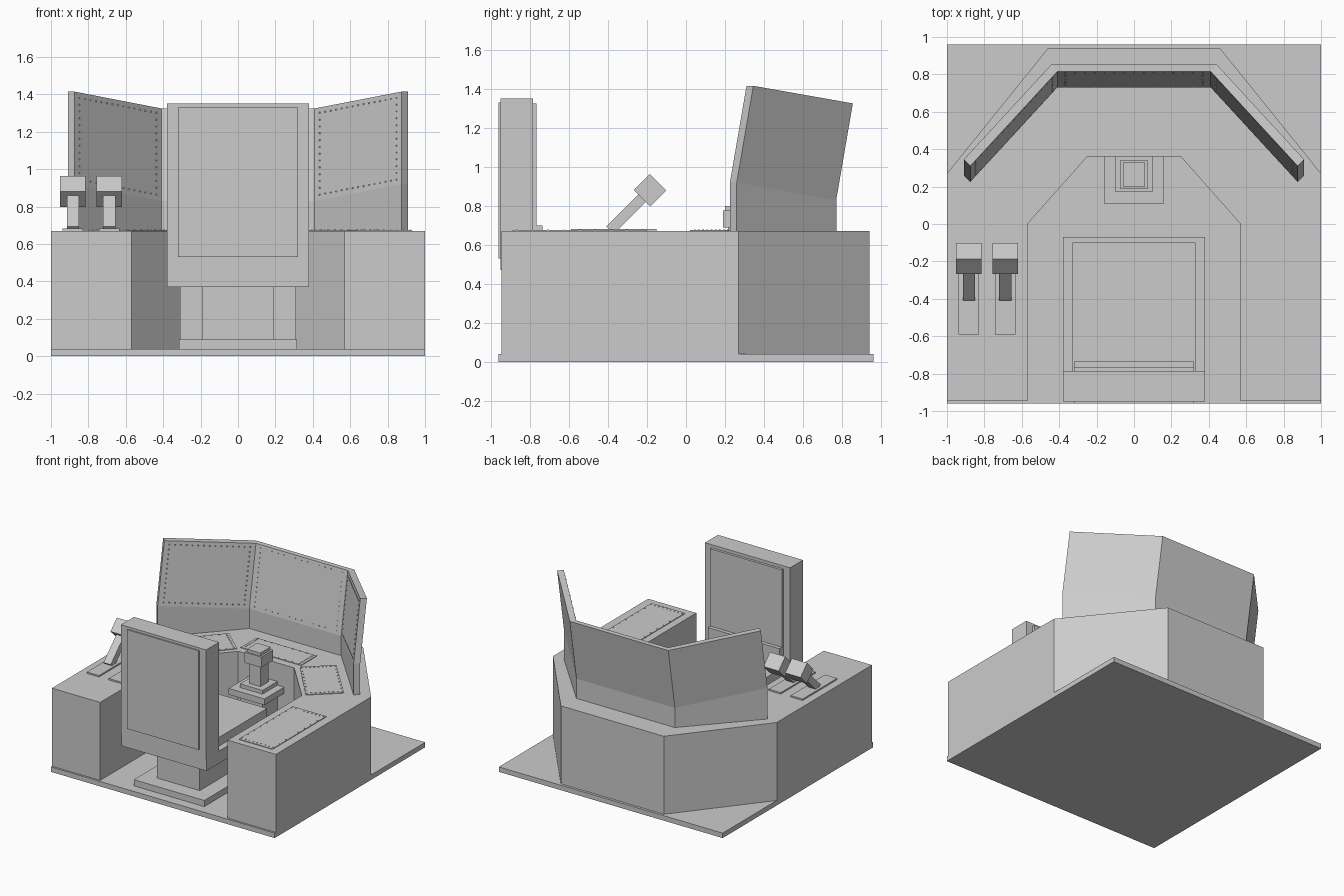
import bpy, bmesh
from math import radians
from mathutils import Vector, Matrix

if "Cube" in bpy.data.objects:
    bpy.data.objects.remove(bpy.data.objects["Cube"])


def make(name, bm):
    bmesh.ops.recalc_face_normals(bm, faces=bm.faces)
    me = bpy.data.meshes.new(name)
    bm.to_mesh(me)
    bm.free()
    ob = bpy.data.objects.new(name, me)
    bpy.context.collection.objects.link(ob)
    return ob


def add_box(bm, c, s, rot=0):
    m = Matrix.Translation(c) @ Matrix.Rotation(rot, 4, 'X') @ Matrix.Diagonal((*s, 1))
    bmesh.ops.create_cube(bm, size=1, matrix=m)


def box(name, x0, x1, y0, y1, z0, z1):
    bm = bmesh.new()
    add_box(bm, ((x0 + x1) / 2, (y0 + y1) / 2, (z0 + z1) / 2), (x1 - x0, y1 - y0, z1 - z0))
    return make(name, bm)


def prism(name, pts, z0, z1):
    bm = bmesh.new()
    f = bm.faces.new([bm.verts.new((x, y, z0)) for x, y in pts])
    r = bmesh.ops.extrude_face_region(bm, geom=[f])
    bmesh.ops.translate(bm, vec=(0, 0, z1 - z0),
                        verts=[v for v in r['geom'] if isinstance(v, bmesh.types.BMVert)])
    return make(name, bm)


def rivets(name, quad, n_u, n_v, inset=0.07):
    # Small studs around the inset border of a four-cornered panel
    a, b, c, d = [Vector(p) for p in quad]
    mid = (a + b + c + d) / 4
    corners = [p + (mid - p).normalized() * inset for p in (a, b, c, d)]
    bm = bmesh.new()
    for i, n in enumerate((n_u, n_v, n_u, n_v)):
        p, q = corners[i], corners[(i + 1) % 4]
        for k in range(n):
            add_box(bm, p.lerp(q, k / n), (0.007, 0.007, 0.007))
    return make(name, bm)


# Floor plate and U-shaped console
box("floor_plate", -1, 1, -0.96, 0.96, 0, 0.04)
half = [(0.25, 0.36), (0.57, 0), (0.57, -0.945), (1, -0.945), (1, 0.27), (0.46, 0.94)]
prism("console", half + [(-x, y) for x, y in reversed(half)], 0.04, 0.67)

# Thin control panels on the console top
T = 0.675
panels = {
    "centre_panel": [(-0.27, 0.42), (0.27, 0.42), (0.27, 0.62), (-0.27, 0.62)],
    "right_angled_panel": [(0.59, 0.02), (0.80, 0.21), (0.48, 0.57), (0.28, 0.39)],
    "left_angled_panel": [(-0.59, 0.02), (-0.80, 0.21), (-0.48, 0.57), (-0.28, 0.39)],
    "right_side_panel": [(0.63, -0.89), (0.93, -0.89), (0.93, -0.2), (0.63, -0.2)],
}
for name, pts in panels.items():
    prism(name, pts, 0.67, T)
    rivets(name + "_rivets", [(x, y, T) for x, y in pts], 8, 8, 0.025)

# Wraparound screen: the same six-point section at four stations
# station: inner x, inner y, outer x, outer y, height offset
stations = [(-0.875, 0.225, -0.91, 0.26, 0.09), (-0.41, 0.73, -0.44, 0.77, 0),
            (0.41, 0.73, 0.44, 0.77, 0), (0.875, 0.225, 0.91, 0.26, 0.09)]
LEAN = 0.085
sections = []
for xi, yi, xo, yo, h in stations:
    sections.append([(xi, yi, 0.67), (xi, yi, 0.83 + h), (xi, yi + LEAN, 1.325 + h),
                     (xo, yo + LEAN, 1.325 + h), (xo, yo, 0.83 + h), (xo, yo, 0.67)])
bm = bmesh.new()
rings = [[bm.verts.new(p) for p in s] for s in sections]
for r0, r1 in zip(rings, rings[1:]):
    for i in range(6):
        j = (i + 1) % 6
        bm.faces.new((r0[i], r0[j], r1[j], r1[i]))
for r in (rings[0], rings[-1]):
    bm.faces.new((r[0], r[1], r[4], r[5]))
    bm.faces.new((r[1], r[2], r[3], r[4]))
make("wraparound_screen", bm)
for i, name in enumerate(("left", "centre", "right")):
    s0, s1 = sections[i], sections[i + 1]
    rivets(name + "_screen_rivets", [s0[1], s1[1], s1[2], s0[2]], 14, 12, 0.05)

# Seat and pedestal
box("pedestal_foot", -0.315, 0.315, -0.88, -0.15, 0.04, 0.09)
box("pedestal_column", -0.19, 0.19, -0.76, -0.35, 0.09, 0.37)
box("under_seat_box", -0.31, 0.31, -0.35, -0.15, 0.09, 0.37)
box("seat_base", -0.38, 0.38, -0.945, -0.07, 0.37, 0.47)
box("seat_cushion", -0.33, 0.33, -0.79, -0.10, 0.47, 0.54)
box("backrest", -0.38, 0.38, -0.95, -0.785, 0.47, 1.35)
box("backrest_rear_panel", -0.32, 0.32, -0.96, -0.94, 0.53, 1.33)
box("backrest_pad", -0.32, 0.32, -0.80, -0.765, 0.53, 1.325)
box("lumbar_pad", -0.32, 0.32, -0.80, -0.735, 0.53, 0.70)

# Central control stick
box("stick_post", -0.10, 0.10, 0.17, 0.36, 0.04, 0.44)
box("stick_platform", -0.16, 0.16, 0.11, 0.36, 0.44, 0.49)
box("stick_base", -0.10, 0.10, 0.17, 0.36, 0.49, 0.52)
box("stick_shaft", -0.05, 0.05, 0.215, 0.315, 0.52, 0.69)
box("stick_head", -0.075, 0.075, 0.19, 0.34, 0.69, 0.775)
box("stick_cap", -0.06, 0.06, 0.20, 0.33, 0.775, 0.80)

# Pair of tilted throttle levers on the left
for name, x in (("outer", -0.883), ("inner", -0.688)):
    box(name + "_lever_plate", x - 0.054, x + 0.054, -0.59, -0.15, 0.67, 0.682)
    bm = bmesh.new()
    add_box(bm, (x, -0.287, 0.778), (0.065, 0.055, 0.29), radians(-45))
    make(name + "_lever_shaft", bm)
    bm = bmesh.new()
    add_box(bm, (x, -0.185, 0.88), (0.137, 0.12, 0.115), radians(-45))
    make(name + "_lever_grip", bm)
